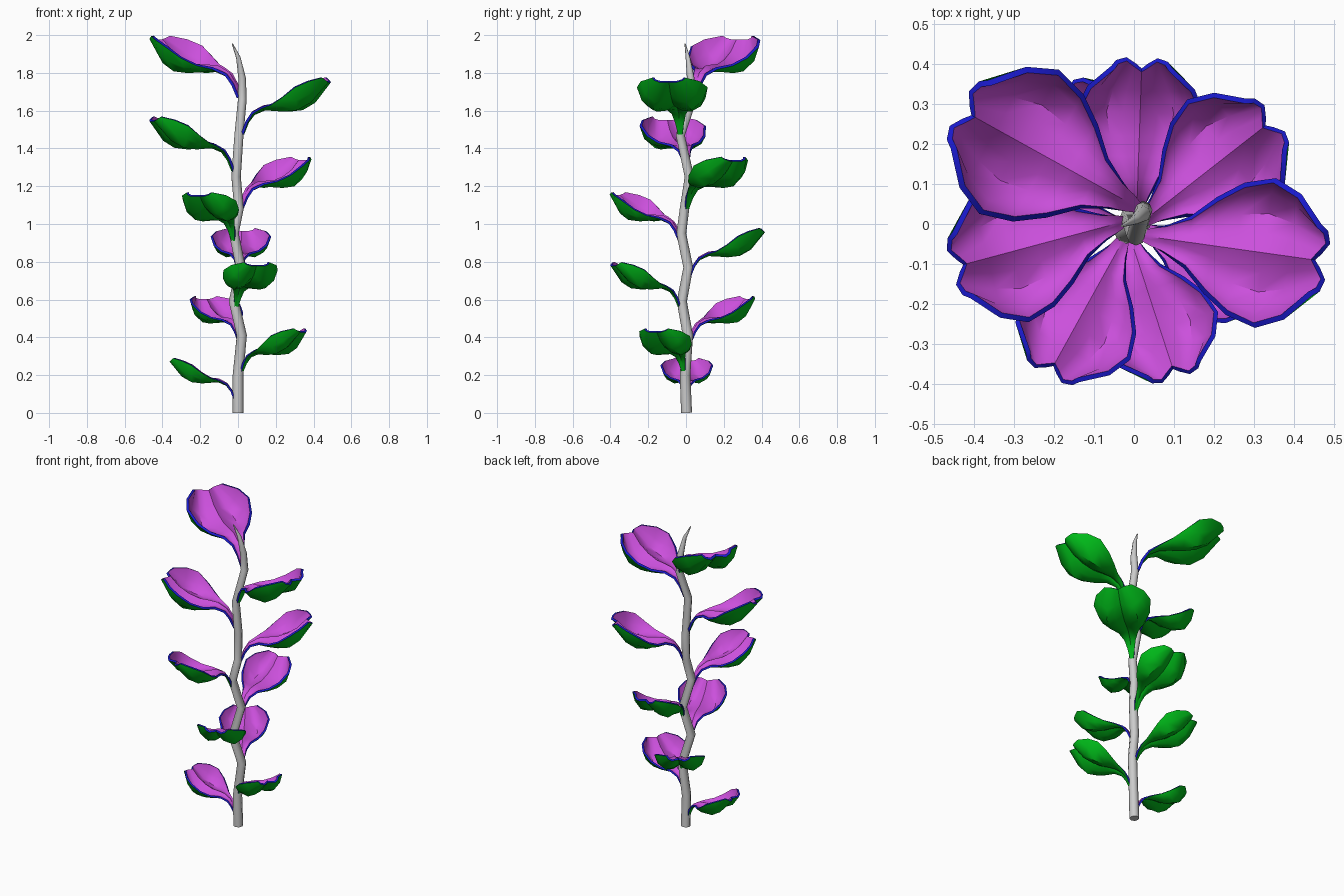
import bpy, bmesh, math
from mathutils import Vector

if "Cube" in bpy.data.objects:
    bpy.data.objects.remove(bpy.data.objects["Cube"])


def material(name, rgb):
    m = bpy.data.materials.new(name)
    m.diffuse_color = (*rgb, 1)
    m.use_nodes = True
    m.node_tree.nodes["Principled BSDF"].inputs["Base Color"].default_value = m.diffuse_color
    return m


def activate(ob):
    bpy.ops.object.select_all(action='DESELECT')
    ob.select_set(True)
    bpy.context.view_layer.objects.active = ob


# stem: x, y, z, radius
path = [(0, .003, 0, .029), (0, -.005, .2, .028), (.02, .01, .41, .027),
        (-.022, -.022, .59, .027), (.015, .012, .77, .026), (-.022, -.025, .95, .026),
        (.005, -.008, 1.08, .025), (-.01, .018, 1.25, .025), (.005, -.03, 1.47, .024),
        (.023, .035, 1.66, .023), (.022, .025, 1.77, .02), (.002, .01, 1.88, .012),
        (-.03, -.005, 1.955, .003)]
cu = bpy.data.curves.new("stem", 'CURVE')
cu.dimensions = '3D'
cu.bevel_depth = 1
cu.bevel_resolution = 2
cu.use_fill_caps = True
sp = cu.splines.new('POLY')
sp.points.add(len(path) - 1)
for p, (x, y, z, r) in zip(sp.points, path):
    p.co = (x, y, z, 1)
    p.radius = r
stem = bpy.data.objects.new("stem", cu)
bpy.context.collection.objects.link(stem)
activate(stem)
bpy.ops.object.convert(target='MESH')
bpy.ops.object.shade_smooth_by_angle(angle=math.radians(50))


def stem_at(z):
    for a, b in zip(path, path[1:]):
        if a[2] <= z <= b[2]:
            return Vector(a[:3]).lerp(Vector(b[:3]), (z - a[2]) / (b[2] - a[2]))


# leaf rows: distance, half width, midrib z, lobe z, edge z
rows = [(0, .012, 0, 0, 0), (.025, .022, .07, .065, .065), (.06, .031, .12, .11, .115),
        (.12, .058, .152, .137, .145), (.18, .112, .158, .135, .16),
        (.24, .155, .16, .13, .195), (.31, .177, .183, .138, .25),
        (.375, .148, .222, .175, .28), (.43, .08, .28, .28, .298)]
# across half a leaf: width share, lobe blend, edge blend, tip scallop
half = [(0, 0, 0, 0), (.28, .75, 0, .015), (.56, 1, 0, .031), (.86, .6, .4, .022), (1, 0, 1, .005)]
across = [(-a, b, c, d) for a, b, c, d in half[:0:-1]] + half

bm = bmesh.new()
grid = []
for i, (s, w, zm, zl, ze) in enumerate(rows):
    last = i == len(rows) - 1
    grid.append([bm.verts.new((s + (d if last else 0), u * w,
                               zl * b + ze * c + zm * (1 - b - c)))
                 for u, b, c, d in across])
for r0, r1 in zip(grid, grid[1:]):
    for j in range(len(across) - 1):
        bm.faces.new((r0[j], r1[j], r1[j + 1], r0[j + 1]))
me = bpy.data.meshes.new("leaf")
bm.to_mesh(me)
bm.free()
# upper face, underside and rim colours
for m in (material("leaf_top", (.6, .08, .72)), material("leaf_under", (.0, .5, .01)),
          material("leaf_rim", (.01, .01, .6))):
    me.materials.append(m)

# leaves: direction in degrees, base z, scale
leaves = [(179, .07, .74), (-25, .215, .78), (121, .38, .8), (288, .56, .8), (88, .725, .85),
          (241, .915, .85), (38, 1.085, .91), (195, 1.283, .96), (-8, 1.478, 1.0), (151, 1.672, 1.09)]
for n, (deg, z, k) in enumerate(leaves):
    ob = bpy.data.objects.new(f"leaf_{n + 1}", me)
    bpy.context.collection.objects.link(ob)
    if n == 0:
        activate(ob)
        so = ob.modifiers.new("thickness", 'SOLIDIFY')
        so.thickness = .014
        so.offset = -1
        so.material_offset = 1
        so.material_offset_rim = 2
        # one real leaf mesh shared by all copies
        data = bpy.data.meshes.new_from_object(
            ob.evaluated_get(bpy.context.evaluated_depsgraph_get()))
        ob.modifiers.clear()
        ob.data = me = data
        bpy.ops.object.shade_smooth_by_angle(angle=math.radians(45))
    a = math.radians(deg)
    ob.location = stem_at(z) + .012 * Vector((math.cos(a), math.sin(a), 0))
    ob.rotation_euler.z = a
    ob.scale = (k, k, k)
